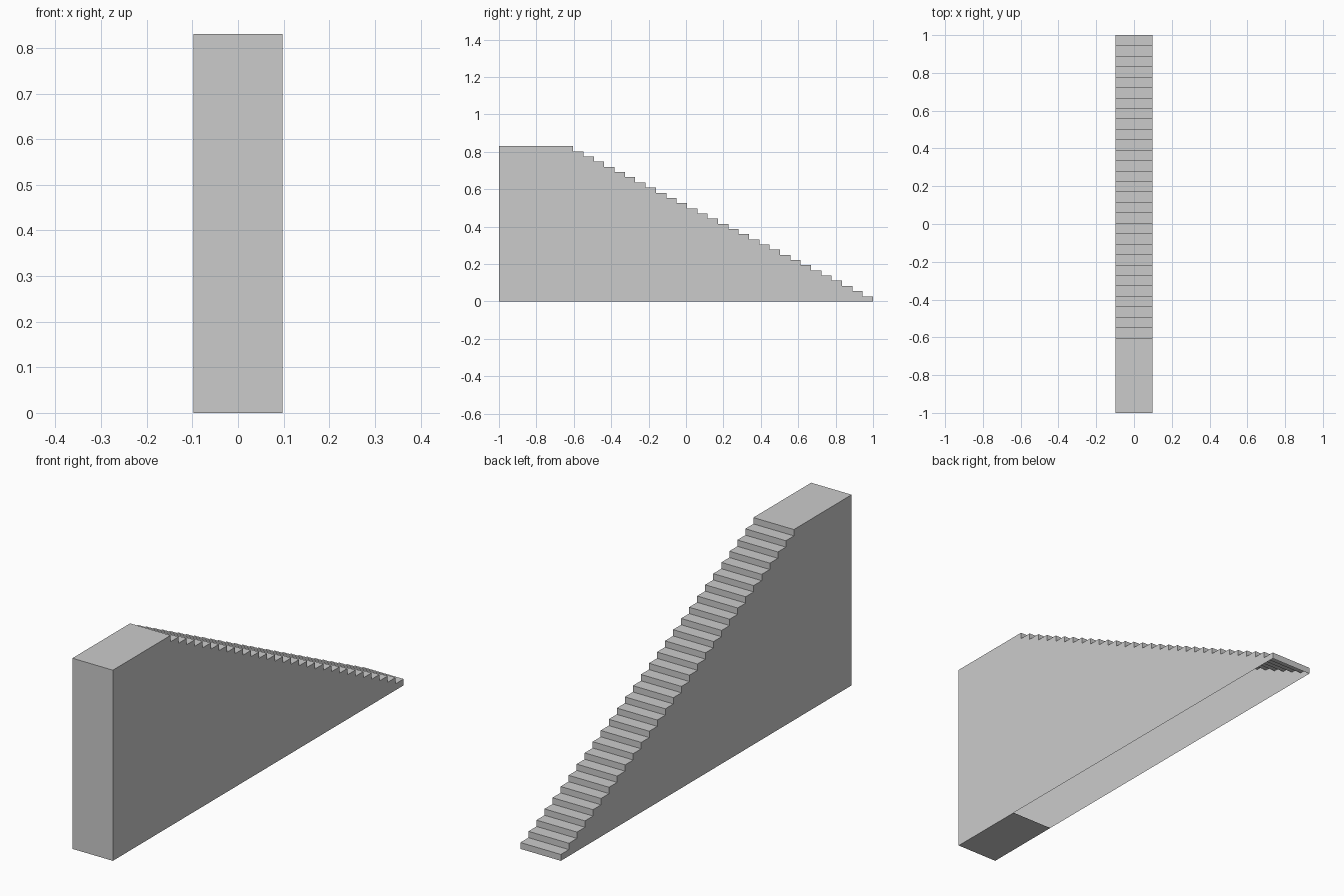
import bpy
import bmesh

cube = bpy.data.objects.get("Cube")
if cube:
    bpy.data.objects.remove(cube, do_unlink=True)

HALF_WIDTH = 0.0975
HEIGHT = 0.83
RISERS = 30
LANDING_EDGE = -0.603
PLATE_EDGE = -0.65

grey = bpy.data.materials.new("stone grey")
grey.use_nodes = True
colour = (0.6, 0.6, 0.6, 1.0)
grey.diffuse_color = colour
grey.node_tree.nodes["Principled BSDF"].inputs["Base Color"].default_value = colour

# Side profile: base, front wall, landing, then the flight of steps
rise = HEIGHT / RISERS
tread = (1 - LANDING_EDGE) / (RISERS - 1)
profile = [(PLATE_EDGE, 0), (-1, 0), (-1, HEIGHT)]
for step in range(RISERS, 0, -1):
    y = 1 - (step - 1) * tread
    profile += [(y, step * rise), (y, (step - 1) * rise)]

# Extrude the profile across the width
bm = bmesh.new()
side = bm.faces.new([bm.verts.new((-HALF_WIDTH, y, z)) for y, z in profile])
extruded = bmesh.ops.extrude_face_region(bm, geom=[side], use_keep_orig=True)
moved = [v for v in extruded["geom"] if isinstance(v, bmesh.types.BMVert)]
bmesh.ops.translate(bm, verts=moved, vec=(2 * HALF_WIDTH, 0, 0))
bmesh.ops.recalc_face_normals(bm, faces=bm.faces[:])

# Open the underside beneath the steps, leaving the base plate under the landing
underside = [f for f in bm.faces
             if f.normal.z < -0.9 and f.calc_center_median().y > PLATE_EDGE]
bmesh.ops.delete(bm, geom=underside, context="FACES_ONLY")

mesh = bpy.data.meshes.new("staircase")
bm.to_mesh(mesh)
bm.free()
mesh.materials.append(grey)
staircase = bpy.data.objects.new("staircase", mesh)
bpy.context.collection.objects.link(staircase)
